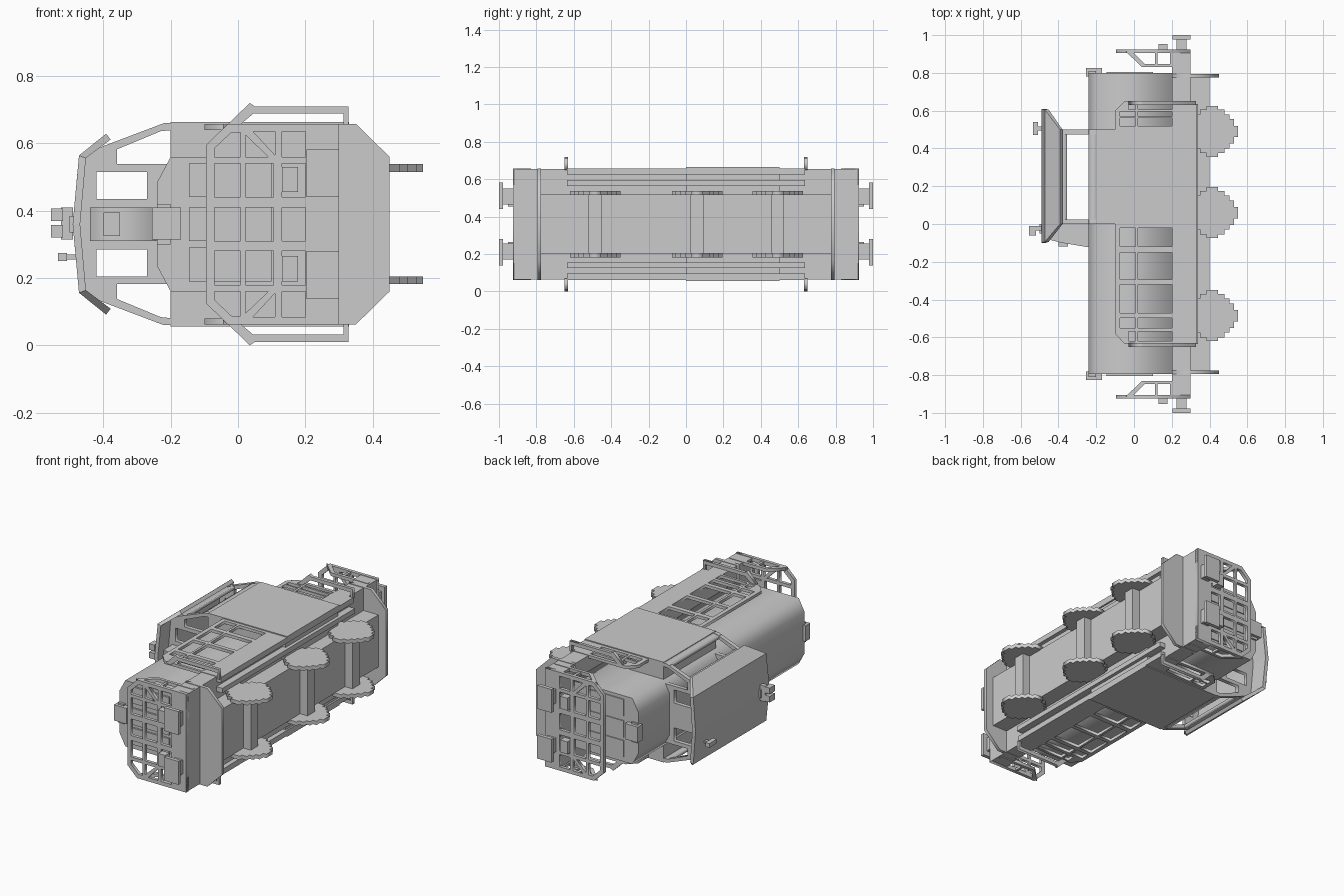
import bpy, bmesh
from mathutils import Matrix

if "Cube" in bpy.data.objects:
    bpy.data.objects.remove(bpy.data.objects["Cube"])

C = 0.36  # height of the symmetry plane; w below is measured from it


def finish(name, bm):
    bmesh.ops.recalc_face_normals(bm, faces=bm.faces)
    me = bpy.data.meshes.new(name)
    bm.to_mesh(me)
    bm.free()
    ob = bpy.data.objects.new(name, me)
    bpy.context.collection.objects.link(ob)
    return ob


def box(name, x, y, w):
    bm = bmesh.new()
    bmesh.ops.create_cube(bm, size=1)
    for v in bm.verts:
        v.co = [(r[0] + r[1]) / 2 + c * (r[1] - r[0])
                for c, r in zip(v.co, (x, y, (w[0] + C, w[1] + C)))]
    return finish(name, bm)


def plate(name, axis, loops, lo, hi):
    """Filled outline with holes: axis 'y' takes (x, w) points, 'z' takes (x, y)."""
    cu = bpy.data.curves.new(name, 'CURVE')
    cu.dimensions, cu.fill_mode, cu.extrude = '2D', 'BOTH', (hi - lo) / 2
    for loop in loops:
        s = cu.splines.new('POLY')
        s.points.add(len(loop) - 1)
        for p, q in zip(s.points, loop):
            p.co = (q[0], q[1], 0, 1)
        s.use_cyclic_u = True
    tmp = bpy.data.objects.new(name + "_curve", cu)
    bpy.context.collection.objects.link(tmp)
    dg = bpy.context.evaluated_depsgraph_get()
    me = bpy.data.meshes.new_from_object(tmp.evaluated_get(dg))
    bpy.data.objects.remove(tmp)
    m = (lo + hi) / 2
    if axis == 'y':
        me.transform(Matrix(((1, 0, 0, 0), (0, 0, -1, m), (0, 1, 0, C), (0, 0, 0, 1))))
    else:
        me.transform(Matrix.Translation((0, 0, C + m)))
    me.name = name
    ob = bpy.data.objects.new(name, me)
    bpy.context.collection.objects.link(ob)
    return ob


def rect(a, b, c, d):
    return [(a, c), (b, c), (b, d), (a, d)]


def span(s, a, b):
    return sorted((s * a, s * b))


def flip(loop, s):
    return [(x, s * w) for x, w in loop]


def sym(half):
    return half + [(x, -w) for x, w in reversed(half)]


# Long hood, deck and underframe
plate("hood", 'y', [sym([(-0.24, 0.125), (-0.2, 0.2), (0.2, 0.2)])], -0.795, 0.8)
box("deck", (0.2, 0.3), (-0.92, 0.92), (-0.295, 0.295))
box("underframe", (0.3, 0.4), (-0.78, 0.79), (-0.158, 0.158))
for s in (-1, 1):
    box("side_skirt", (0.29, 0.33), (-0.635, 0.635), span(s, 0.265, 0.298))
    box("inner_skirt", (0.29, 0.34), (-0.635, 0.635), span(s, 0.205, 0.235))

# Cab: lower body, doors, windowed end walls, side frames
box("cab_body", (-0.2, 0.32), (0, 0.5), (-0.3, 0.3))
wall = sym([(-0.485, 0), (-0.468, 0.2), (-0.4, 0.232), (-0.22, 0.3), (-0.15, 0.3)])[:-1]
windows = []
for s in (-1, 1):
    windows += [rect(-0.42, -0.27, *span(s, 0.075, 0.155)),
                flip([(-0.36, 0.178), (-0.2, 0.178), (-0.2, 0.28), (-0.22, 0.28), (-0.36, 0.222)], s)]
    box("cab_side_panel", (-0.2, 0.33), (0, 0.5), span(s, 0.29, 0.304))
    frame = [flip([(-0.24, 0.275), (-0.24, 0.293), (-0.19, 0.302), (-0.19, 0.28)], s)]
    plate("window_sill", 'y', frame, 0, 0.5)
    frame = [flip([(-0.46, 0.2), (-0.385, 0.236), (-0.355, 0.247), (-0.355, 0.226), (-0.46, 0.18)], s)]
    plate("window_header", 'y', frame, 0, 0.5)
for y in (0, 0.475):
    plate("cab_end_wall", 'y', [wall] + windows, y, y + 0.025)

# Flaring roof sheet
bm = bmesh.new()
rows = []
half = [(-0.385, 0.26, 0, 0.5), (-0.462, 0.2, -0.095, 0.605)]
for x, w, a, b in half + [(-0.48, 0, -0.1, 0.61)] + [(x, -w, a, b) for x, w, a, b in half[::-1]]:
    rows.append([bm.verts.new((x, y, w + C)) for y in (a, b)])
for p, q in zip(rows, rows[1:]):
    bm.faces.new((p[0], p[1], q[1], q[0]))
roof = finish("roof", bm)
mod = roof.modifiers.new("thickness", 'SOLIDIFY')
mod.thickness, mod.offset = 0.022, 0

# Central housing and lamp in front of the cab, roof horns
plate("front_housing", 'z', [[(-0.44, -0.085), (-0.38, -0.1), (-0.23, -0.125), (-0.23, 0.01), (-0.44, 0.01)]],
      -0.05, 0.05)
box("cab_lamp", (-0.4, -0.35), (-0.118, -0.09), (-0.035, 0.035))
box("horn_mount", (-0.5, -0.475), (-0.05, 0), (-0.025, 0.025))
box("horn_bar", (-0.525, -0.49), (-0.035, -0.01), (-0.045, 0.05))
for w in (-0.04, 0.01):
    box("horn", (-0.555, -0.52), (-0.06, -0.01), (w, w + 0.037))
box("rear_horn", (-0.535, -0.508), (0.47, 0.54), (-0.11, -0.085))
box("rear_horn_mount", (-0.51, -0.47), (0.495, 0.515), (-0.105, -0.09))

# Walkway railings beside the hood, as flat grids
cols = ((-0.075, 0.008), (0.022, 0.2))
front_rows = ((-0.12, -0.02), (-0.295, -0.15), (-0.47, -0.32), (-0.55, -0.497), (-0.62, -0.57))
rear_rows = ((0.52, 0.56), (0.568, 0.595), (0.607, 0.63))
for s in (-1, 1):
    for name, outer, rs in (
            ("front_side_rail", [(-0.1, 0.005), (0.3, 0.005), (0.3, -0.635), (-0.05, -0.635), (-0.1, -0.58)], front_rows),
            ("rear_side_rail", [(-0.1, 0.495), (0.3, 0.495), (0.3, 0.65), (-0.05, 0.65), (-0.1, 0.6)], rear_rows)):
        holes = []
        for i, (a, b) in enumerate(cols):
            for j, (c, d) in enumerate(rs):
                h = rect(a, b, c, d)
                if i == 0 and j == len(rs) - 1:  # clip at the chamfered corner
                    h = rect(-0.03, b, c, d)
                holes.append(h)
        plate(name, 'z', [outer] + holes, *span(s, 0.28, 0.298))
    # Boarding handrails standing out from the sides
    grab = [(-0.03, 0.297), (0.035, 0.36), (0.05, 0.35), (0.328, 0.35), (0.328, 0.29),
            (0.313, 0.29), (0.313, 0.328), (0.045, 0.328), (0.0, 0.29)]
    for y in (-0.64, 0.64):
        plate("boarding_handrail", 'y', [flip(grab, s)], y - 0.01, y + 0.01)

# Both ends: grid railing, return rails, lamps, buffers, plough
end_outer = sym([(-0.095, 0.235), (-0.03, 0.298), (0.3, 0.298)])
end_holes = []
for a, b in ((-0.07, 0.008), (0.022, 0.105), (0.13, 0.2)):
    end_holes.append(rect(a, b, -0.05, 0.05))
    for s in (-1, 1):
        end_holes.append(rect(a, b, *span(s, 0.08, 0.18)))
for s in (-1, 1):
    end_holes += [flip([(-0.07, 0.2), (0.008, 0.2), (0.008, 0.272), (-0.02, 0.272), (-0.07, 0.225)], s),
                  flip([(0.022, 0.2), (0.09, 0.2), (0.022, 0.265)], s),
                  flip([(0.11, 0.205), (0.11, 0.275), (0.045, 0.275)], s),
                  rect(0.13, 0.2, *span(s, 0.2, 0.275))]
for e in (-1, 1):
    plate("end_railing", 'y', [end_outer] + end_holes, *span(e, 0.905, 0.925))
    plate("end_plough", 'y', [sym([(0.2, 0.298), (0.35, 0.298), (0.45, 0.2)])], *span(e, 0.775, 0.795))
    box("hood_lamp", (-0.255, -0.17), span(e, 0.78, 0.827), (-0.045, 0.05))
    box("lamp_bracket", (-0.24, -0.2), span(e, 0.78, 0.81), (-0.06, 0.06))
    for w in (-0.12, 0, 0.13):
        box("hood_grille", (-0.145, 0.1), span(e, 0.79, 0.806), (w - 0.05, w + 0.05))
    for s in (-1, 1):
        ret = [(-0.045, 0.915), (0.042, 0.83), (0.29, 0.83), (0.29, 0.848), (0.055, 0.848), (-0.012, 0.915)]
        plate("return_rail", 'z', [flip(ret, e)], *span(s, 0.278, 0.298))
        for x in (0.11, 0.19):
            box("return_rail_post", (x, x + 0.015), span(e, 0.835, 0.915), span(s, 0.28, 0.295))
        box("end_lamp", (0.13, 0.178), span(e, 0.91, 0.952), span(s, 0.095, 0.17))
        box("buffer_shaft", (0.225, 0.277), span(e, 0.91, 0.985), span(s, 0.105, 0.19))
        box("buffer_head", (0.203, 0.3), span(e, 0.978, 1.0), span(s, 0.08, 0.222))

# Three wheelsets with stepped discs
quad = [(.135, .03), (.115, .03), (.115, .065), (.09, .065), (.09, .09),
        (.065, .09), (.065, .115), (.03, .115), (.03, .135)]
disc = []
for k in range(4):
    disc += quad
    quad = [(-b, a) for a, b in quad]
for y in (-0.485, 0.06, 0.49):
    box("axle", (0.38, 0.45), (y - 0.035, y + 0.035), (-0.165, 0.165))
    for s in (-1, 1):
        plate("wheel", 'z', [[(0.415 + a, y + b) for a, b in disc]], *span(s, 0.155, 0.178))
